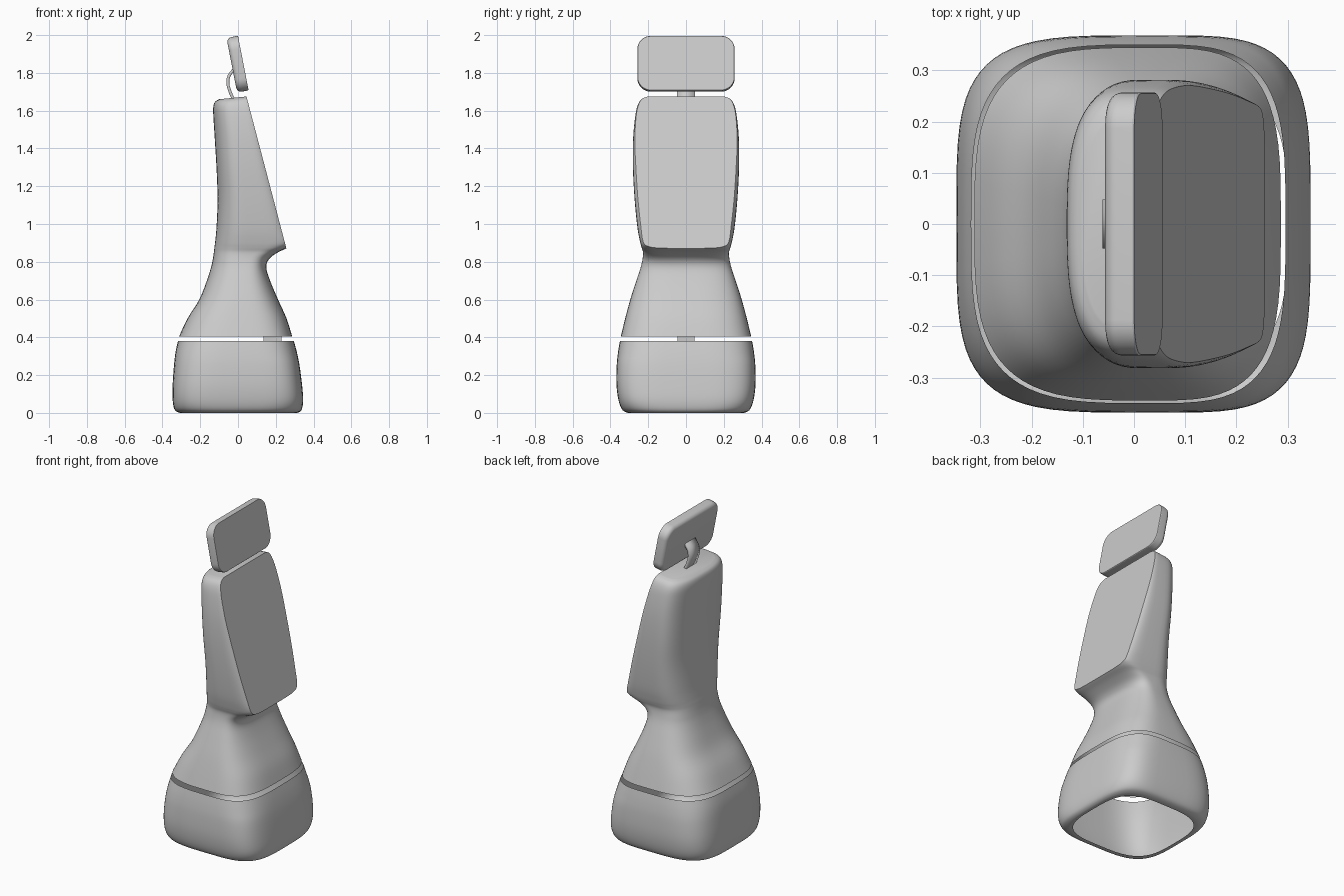
import bpy, bmesh, math
from mathutils import Vector

cube = bpy.data.objects.get("Cube")
if cube:
    bpy.data.objects.remove(cube, do_unlink=True)

# Single grey finish
grey = bpy.data.materials.new("light grey")
grey.use_nodes = True
grey.diffuse_color = (0.6, 0.6, 0.6, 1)
grey.node_tree.nodes["Principled BSDF"].inputs["Base Color"].default_value = (0.6, 0.6, 0.6, 1)

SIDES = 72


def add_object(name, bm, angle=35):
    mesh = bpy.data.meshes.new(name)
    bm.to_mesh(mesh)
    bm.free()
    mesh.materials.append(grey)
    obj = bpy.data.objects.new(name, mesh)
    bpy.context.collection.objects.link(obj)
    bpy.ops.object.select_all(action='DESELECT')
    obj.select_set(True)
    bpy.context.view_layer.objects.active = obj
    bpy.ops.object.shade_smooth_by_angle(angle=math.radians(angle))
    return obj


def refine(rows, steps=4):
    """Catmull-Rom interpolation between rows of section values."""
    out = []
    for i in range(len(rows) - 1):
        quad = rows[max(i - 1, 0)], rows[i], rows[i + 1], rows[min(i + 2, len(rows) - 1)]
        for s in range(steps):
            t = s / steps
            out.append([0.5 * (2 * b + (c - a) * t + (2 * a - 5 * b + 4 * c - d) * t * t
                               + (3 * b - a - 3 * c + d) * t ** 3) for a, b, c, d in zip(*quad)])
    return out + [list(rows[-1])]


def section(z, xb, xf, xc, w, nb, nf):
    """Horizontal superellipse ring: back/front reach, widest x, half width, squareness."""
    ring = []
    for k in range(SIDES):
        t = 2 * math.pi * k / SIDES
        c, s = math.cos(t), math.sin(t)
        n, r = (nf, xf - xc) if c > 0 else (nb, xc - xb)
        x = xc + math.copysign(r * abs(c) ** (2 / n), c)
        y = math.copysign(w * abs(s) ** (2 / n), s)
        tilt = min(max((z - 1.5) / 0.17, 0), 1)
        ring.append((x, y, z + 0.1 * tilt * min(0, x - 0.045)))
    return ring


def loft(bm, rings, cap_first=False, cap_last=False):
    loops = [[bm.verts.new(p) for p in ring] for ring in rings]
    n = len(loops[0])
    for lo, hi in zip(loops, loops[1:]):
        for k in range(n):
            bm.faces.new((lo[k], lo[(k + 1) % n], hi[(k + 1) % n], hi[k]))
    if cap_first:
        bm.faces.new(loops[0][::-1])
    if cap_last:
        bm.faces.new(loops[-1])


# Base: hollow rounded shell, open at both ends, with a lip curling in below
base_rows = [
    (0.000, -0.295, 0.300, 0.02, 0.290, 3.4, 3.4),
    (0.002, -0.315, 0.320, 0.02, 0.314, 3.6, 3.6),
    (0.020, -0.337, 0.338, 0.03, 0.340, 3.9, 3.9),
    (0.070, -0.346, 0.345, 0.04, 0.358, 4.2, 4.2),
    (0.150, -0.346, 0.339, 0.04, 0.368, 4.2, 4.2),
    (0.250, -0.339, 0.326, 0.04, 0.367, 4.0, 4.0),
    (0.320, -0.331, 0.312, 0.03, 0.360, 3.7, 3.7),
    (0.380, -0.318, 0.296, 0.03, 0.350, 3.5, 3.5),
]
bm = bmesh.new()
loft(bm, [section(*r) for r in refine(base_rows)])
add_object("base_shell", bm)

# Upper body: flared skirt, narrow neck, tall torso
body_rows = [
    (0.405, -0.312, 0.287, 0.03, 0.345, 3.4, 3.4),
    (0.500, -0.267, 0.257, 0.03, 0.322, 3.2, 3.2),
    (0.600, -0.205, 0.212, 0.03, 0.295, 3.0, 3.0),
    (0.700, -0.165, 0.170, 0.03, 0.263, 2.8, 3.0),
    (0.770, -0.143, 0.150, 0.03, 0.240, 2.7, 3.2),
    (0.815, -0.133, 0.165, 0.03, 0.230, 2.7, 3.6),
    (0.850, -0.128, 0.212, 0.04, 0.228, 2.7, 4.5),
    (0.875, -0.125, 0.262, 0.05, 0.235, 2.7, 5.5),
    (0.905, -0.121, 0.285, 0.05, 0.243, 2.7, 6.0),
    (0.980, -0.114, 0.260, 0.05, 0.257, 2.7, 6.0),
    (1.130, -0.108, 0.218, 0.04, 0.272, 2.7, 6.0),
    (1.300, -0.114, 0.172, 0.02, 0.281, 2.7, 6.0),
    (1.450, -0.123, 0.135, 0.01, 0.280, 2.7, 6.0),
    (1.570, -0.130, 0.105, 0.00, 0.269, 2.8, 6.0),
    (1.630, -0.131, 0.088, -0.01, 0.256, 2.8, 6.0),
    (1.662, -0.122, 0.080, -0.01, 0.236, 2.8, 6.0),
    (1.675, -0.100, 0.076, -0.01, 0.205, 2.8, 6.0),
]
bm = bmesh.new()
loft(bm, [section(*r) for r in refine(body_rows)], cap_last=True)

# Slice the front of the torso flat to form the slanted screen
lean = math.atan2(0.21, 0.80)
cut = bmesh.ops.bisect_plane(bm, geom=bm.verts[:] + bm.edges[:] + bm.faces[:], dist=1e-5,
                             plane_co=(0.045, 0, 1.675),
                             plane_no=(math.cos(lean), 0, math.sin(lean)), clear_outer=True)
rim = [e for e in cut["geom_cut"] if isinstance(e, bmesh.types.BMEdge)]
screen = bmesh.ops.contextual_create(bm, geom=rim)["faces"]
for f in screen:
    f.normal_update()
    if f.normal.x < 0:
        f.normal_flip()
for e in rim:
    e.smooth = False
add_object("upper_body", bm)

# Head panel: rounded slab, crisp front face and softly rounded back edge
a = math.radians(11)
out_dir = Vector((math.cos(a), 0, math.sin(a)))
up_dir = Vector((-math.sin(a), 0, math.cos(a)))
front_centre = Vector((0.028, 0, 1.852))


def panel_ring(depth, inset):
    hw, hh, r = 0.257 - inset, 0.147 - inset, 0.07 - inset
    ring = []
    for q, (sy, sz) in enumerate(((1, 1), (-1, 1), (-1, -1), (1, -1))):
        for k in range(9):
            t = math.pi / 2 * (q + k / 8)
            y = sy * (hw - r) + r * math.cos(t)
            z = sz * (hh - r) + r * math.sin(t)
            ring.append(front_centre - out_dir * depth + Vector((0, y, 0)) + up_dir * z)
    return ring


bm = bmesh.new()
rad, thick = 0.026, 0.062
rings = [panel_ring(thick - rad + rad * math.sin(t), rad * (1 - math.cos(t)))
         for t in (math.pi / 2 * k / 6 for k in range(6, -1, -1))]
loft(bm, rings + [panel_ring(0.003, 0), panel_ring(0, 0.002)], True, True)
add_object("head_panel", bm, 32)

# Curved strap joining the torso to the back of the panel
path = refine([(-0.022, 1.655), (-0.042, 1.70), (-0.054, 1.745), (-0.047, 1.785), (-0.022, 1.818)])
bm = bmesh.new()
strip = [[bm.verts.new((x, y, z)) for y in (-0.048, 0.048)] for x, z in path]
for p, q in zip(strip, strip[1:]):
    bm.faces.new((p[0], p[1], q[1], q[0]))
strap = add_object("neck_strap", bm)
solid = strap.modifiers.new("thickness", 'SOLIDIFY')
solid.thickness = 0.016
solid.offset = 0

# Small connector bridging the gap between base and upper body
bm = bmesh.new()
bmesh.ops.create_cube(bm, size=1)
for v in bm.verts:
    v.co = (0.183 + v.co.x * 0.095, v.co.y * 0.09, 0.3925 + v.co.z * 0.035)
add_object("seam_connector", bm)
